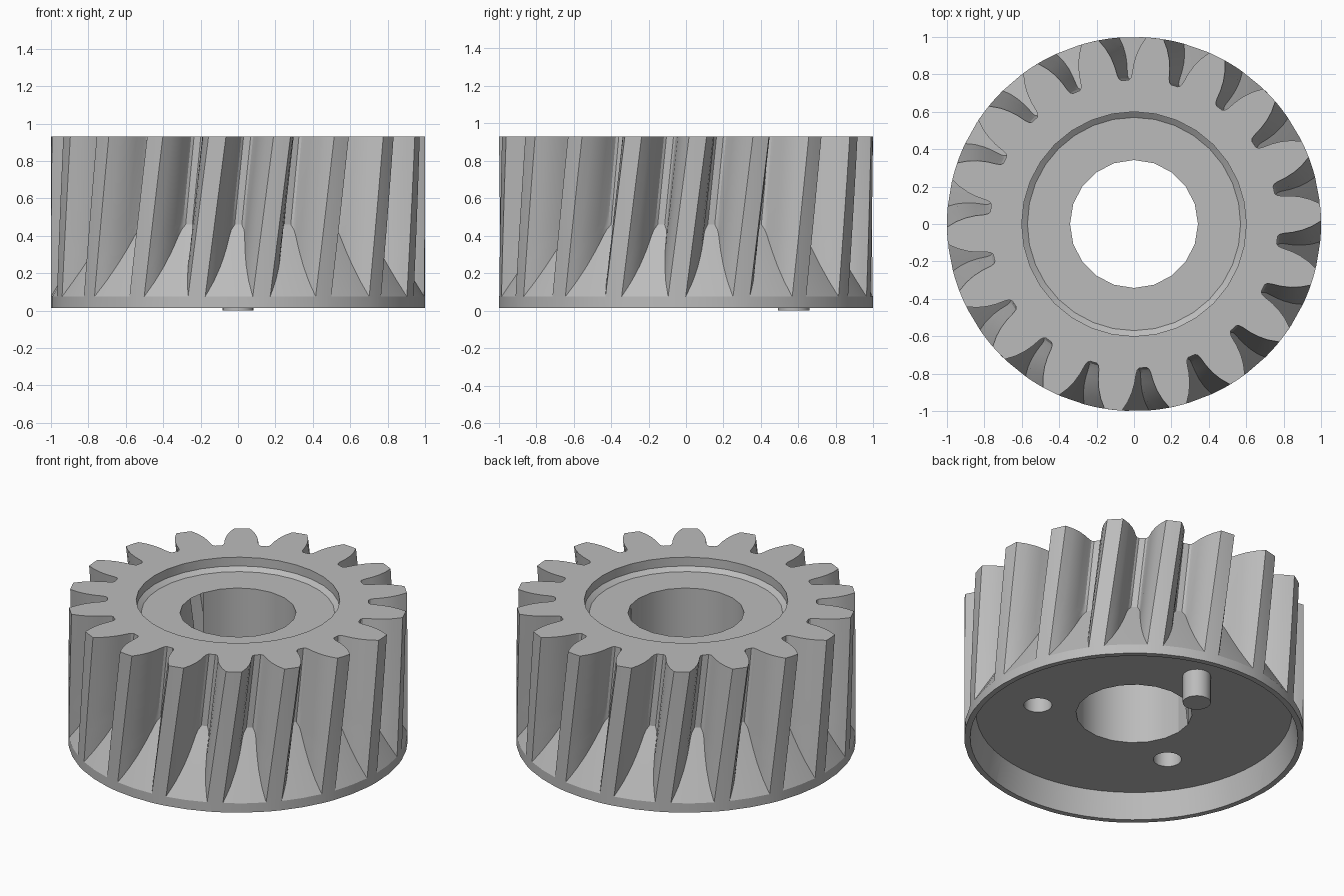
import bpy, bmesh
from math import sin, cos, pi, radians

cube = bpy.data.objects.get("Cube")
if cube:
    bpy.data.objects.remove(cube, do_unlink=True)

steel = bpy.data.materials.new("grey steel")
steel.use_nodes = True
steel.diffuse_color = (0.5, 0.5, 0.5, 1)
steel.node_tree.nodes["Principled BSDF"].inputs["Base Color"].default_value = (0.5, 0.5, 0.5, 1)

TEETH, ROOT = 18, 0.77
BASE, RIM, RAMP_TOP, TOP = 0.015, 0.075, 0.46, 0.93
TWIST = 7.5      # degrees per unit of height
PHASE = -89.9    # angle of a tooth gap at the top of the ramp
# Tooth gap: radius and half-width in degrees
GAP = [(0.77, 1.4), (0.78, 2.3), (0.8, 2.8), (0.85, 3.4), (0.9, 4.3), (0.95, 5.6), (1.0, 7.32)]


def make_object(name, bm):
    bmesh.ops.recalc_face_normals(bm, faces=bm.faces)
    mesh = bpy.data.meshes.new(name)
    bm.to_mesh(mesh)
    bm.free()
    obj = bpy.data.objects.new(name, mesh)
    bpy.context.collection.objects.link(obj)
    obj.data.materials.append(steel)
    return obj


def lathe(name, profile, segments, x=0, y=0):
    """Closed solid from (radius, z) rings, bottom to top."""
    bm = bmesh.new()
    rings = [[bm.verts.new((x + r * cos(2 * pi * i / segments), y + r * sin(2 * pi * i / segments), z))
              for i in range(segments)] for r, z in profile]
    skin(bm, rings)
    return make_object(name, bm)


def skin(bm, rings):
    n = len(rings[0])
    for a, b in zip(rings, rings[1:]):
        for i in range(n):
            j = (i + 1) % n
            bm.faces.new((a[i], a[j], b[j], b[i]))
    bm.faces.new(rings[0][::-1])
    bm.faces.new(rings[-1])


def half_width(r):
    for (r0, w0), (r1, w1) in zip(GAP, GAP[1:]):
        if r <= r1:
            return w0 + (w1 - w0) * (r - r0) / (r1 - r0)
    return GAP[-1][1]


def outline(floor_r):
    """One tooth pitch as (degrees, radius), with the gap cut down to floor_r."""
    t = [(r - ROOT) / (1 - ROOT) for r, _ in GAP]
    radii = [floor_r + (1 - floor_r) * k for k in t]
    right = [(half_width(r), r) for r in radii]
    left = [(-a, r) for a, r in reversed(right)]
    w, pitch = GAP[-1][1], 360 / TEETH
    tip = [(w + (pitch - 2 * w) * k / 3, 1.0) for k in (1, 2)]
    return left + [(0, floor_r)] + right + tip


# Helical gear body: the gaps run out on a conical ramp above a solid rim
steps = 14
layers = [(BASE, 1.0)]
layers += [(RIM + (RAMP_TOP - RIM) * k / steps, 1 - (1 - ROOT) * k / steps) for k in range(steps + 1)]
layers += [(RAMP_TOP + (TOP - RAMP_TOP) * k / 4, ROOT) for k in range(1, 5)]
bm = bmesh.new()
rings = []
for z, floor_r in layers:
    turn = PHASE + TWIST * (max(z, RIM) - RAMP_TOP)
    ring = []
    for tooth in range(TEETH):
        for a, r in outline(floor_r):
            ang = radians(a + turn + tooth * 360 / TEETH)
            ring.append(bm.verts.new((r * cos(ang), r * sin(ang), z)))
    rings.append(ring)
skin(bm, rings)
bmesh.ops.remove_doubles(bm, verts=bm.verts, dist=1e-4)
gear = make_object("gear_body", bm)

# Bore, recesses and blind holes
PIN_R, PIN_DIST, FLOOR = 0.083, 0.575, 0.18
cutters = [
    lathe("bore_cutter", [(0.342, -0.2), (0.342, 1.2)], 20),
    lathe("top_recess_cutter", [(0.57, 0.85), (0.6, 0.873), (0.6, 1.1)], 32),
    lathe("bottom_recess_cutter", [(0.986, -0.08), (0.93, FLOOR)], 64),
]
for deg in (210, 330):
    a = radians(deg)
    cutters.append(lathe("hole_cutter", [(PIN_R, 0.1), (PIN_R, 0.5)], 20,
                         PIN_DIST * cos(a), PIN_DIST * sin(a)))
bpy.context.view_layer.objects.active = gear
for cutter in cutters:
    cutter.hide_render = True
    mod = gear.modifiers.new(cutter.name, "BOOLEAN")
    mod.operation, mod.solver, mod.object = "DIFFERENCE", "EXACT", cutter
    bpy.ops.object.modifier_apply(modifier=mod.name)
    bpy.data.objects.remove(cutter, do_unlink=True)

# Locating pin in the underside
pin = lathe("locating_pin", [(PIN_R, 0), (PIN_R, FLOOR + 0.05)], 20, 0, PIN_DIST)

# Smooth curved walls, crisp edges
bpy.ops.object.select_all(action="DESELECT")
for obj in (gear, pin):
    obj.select_set(True)
bpy.ops.object.shade_smooth_by_angle(angle=radians(28))
